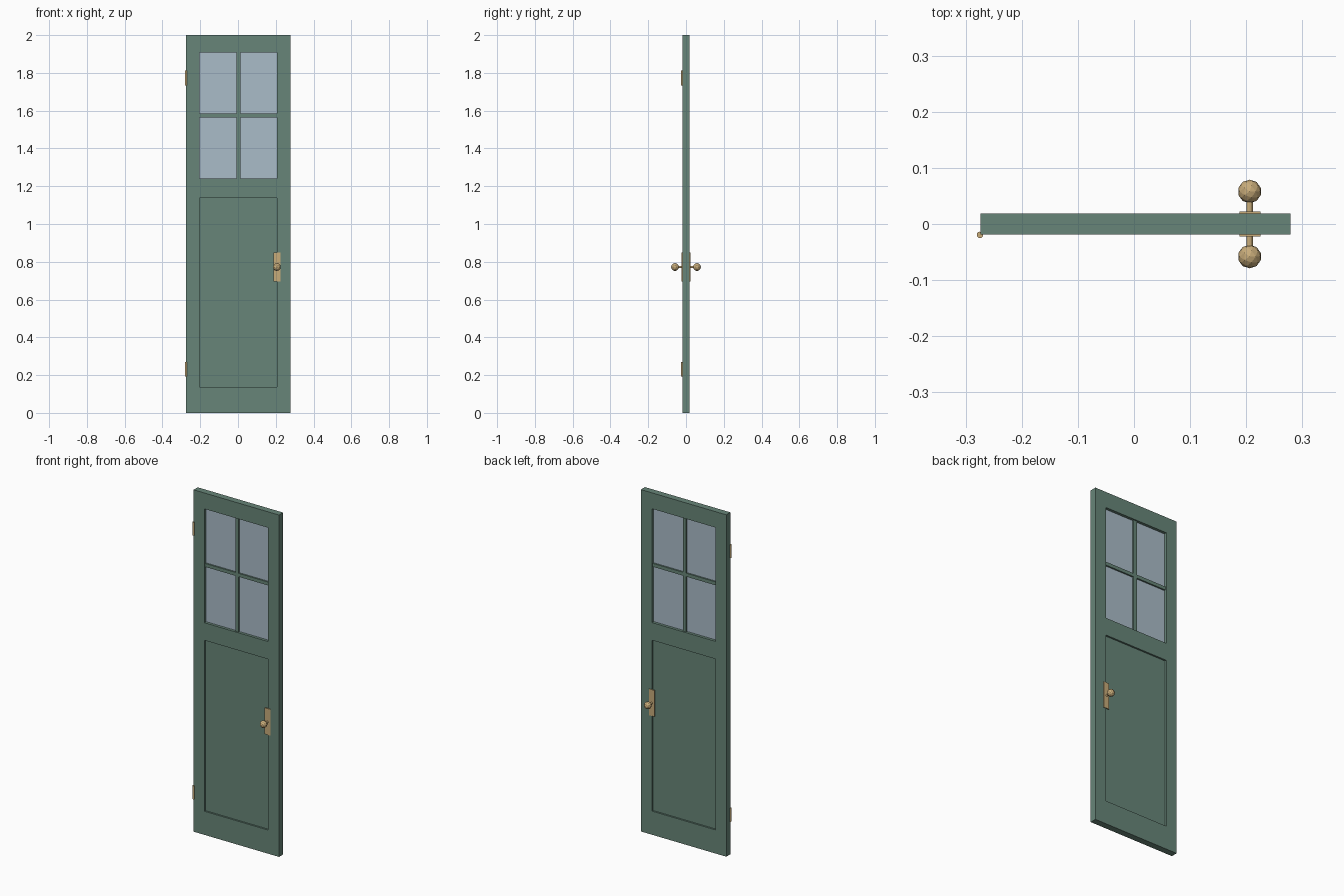
import bpy, bmesh
from mathutils import Matrix, Vector

if "Cube" in bpy.data.objects:
    bpy.data.objects.remove(bpy.data.objects["Cube"])


def material(name, rgb):
    m = bpy.data.materials.new(name)
    m.diffuse_color = (*rgb, 1)
    m.use_nodes = True
    m.node_tree.nodes["Principled BSDF"].inputs["Base Color"].default_value = m.diffuse_color
    return m


GREEN = material("green_paint", (0.136, 0.235, 0.188))
GLASS = material("pale_glass", (0.402, 0.503, 0.578))
BRASS = material("brass", (0.578, 0.413, 0.195))


def add(name, bm, mat):
    bmesh.ops.recalc_face_normals(bm, faces=bm.faces)
    me = bpy.data.meshes.new(name)
    bm.to_mesh(me)
    bm.free()
    me.materials.append(mat)
    ob = bpy.data.objects.new(name, me)
    bpy.context.collection.objects.link(ob)
    return ob


def box(name, x, y, z, mat):
    bm = bmesh.new()
    size = [b - a for a, b in (x, y, z)]
    mid = Vector([(a + b) / 2 for a, b in (x, y, z)])
    bmesh.ops.create_cube(bm, size=1, matrix=Matrix.Translation(mid) @ Matrix.Diagonal((*size, 1)))
    return add(name, bm, mat)


def cylinder(name, loc, radius, depth, sides, mat, axis="Z"):
    bm = bmesh.new()
    rot = Matrix.Rotation(1.5707963, 4, "X") if axis == "Y" else Matrix()
    bmesh.ops.create_cone(bm, cap_ends=True, segments=sides, radius1=radius, radius2=radius,
                          depth=depth, matrix=Matrix.Translation(loc) @ rot)
    return add(name, bm, mat)


T = 0.019                       # half thickness of the door
XS = [-0.274, -0.204, 0.207, 0.279]
ZS = [0, 0.138, 1.138, 1.241, 1.907, 2]

# Frame: a grid of cells with the panel and window openings left out
bm = bmesh.new()
v = [[bm.verts.new((x, -T, z)) for x in XS] for z in ZS]
for r in range(5):
    for c in range(3):
        if c == 1 and r in (1, 3):
            continue
        bm.faces.new((v[r][c], v[r][c + 1], v[r + 1][c + 1], v[r + 1][c]))
ext = bmesh.ops.extrude_face_region(bm, geom=bm.faces[:], use_keep_orig=True)
bmesh.ops.translate(bm, vec=(0, 2 * T, 0), verts=[g for g in ext["geom"] if isinstance(g, bmesh.types.BMVert)])
add("door_frame", bm, GREEN)

# Recessed lower panel, glass and glazing bars
box("lower_panel", XS[1:3], (-0.009, 0.009), ZS[1:3], GREEN)
box("window_glass", XS[1:3], (-0.003, 0.003), ZS[3:5], GLASS)
box("vertical_bar", (-0.009, 0.012), (-0.012, 0.012), ZS[3:5], GREEN)
box("horizontal_bar", XS[1:3], (-0.0118, 0.0118), (1.565, 1.585), GREEN)

# Backplate, spindle and faceted knob on both faces
for side, s in (("front", -1), ("back", 1)):
    box(side + "_backplate", (0.188, 0.225), sorted((s * (T - 0.002), s * 0.0225)), (0.696, 0.85), BRASS)
    cylinder(side + "_spindle", (0.206, s * 0.032, 0.772), 0.0058, 0.03, 12, BRASS, "Y")
    bm = bmesh.new()
    bmesh.ops.create_icosphere(bm, subdivisions=2, radius=0.021,
                               matrix=Matrix.Translation((0.206, s * 0.058, 0.772)))
    add(side + "_knob", bm, BRASS)

# Hinge barrels
for name, z in (("lower_hinge", 0.231), ("upper_hinge", 1.773)):
    cylinder(name, (-0.2745, -0.0195, z), 0.0058, 0.078, 12, BRASS)
